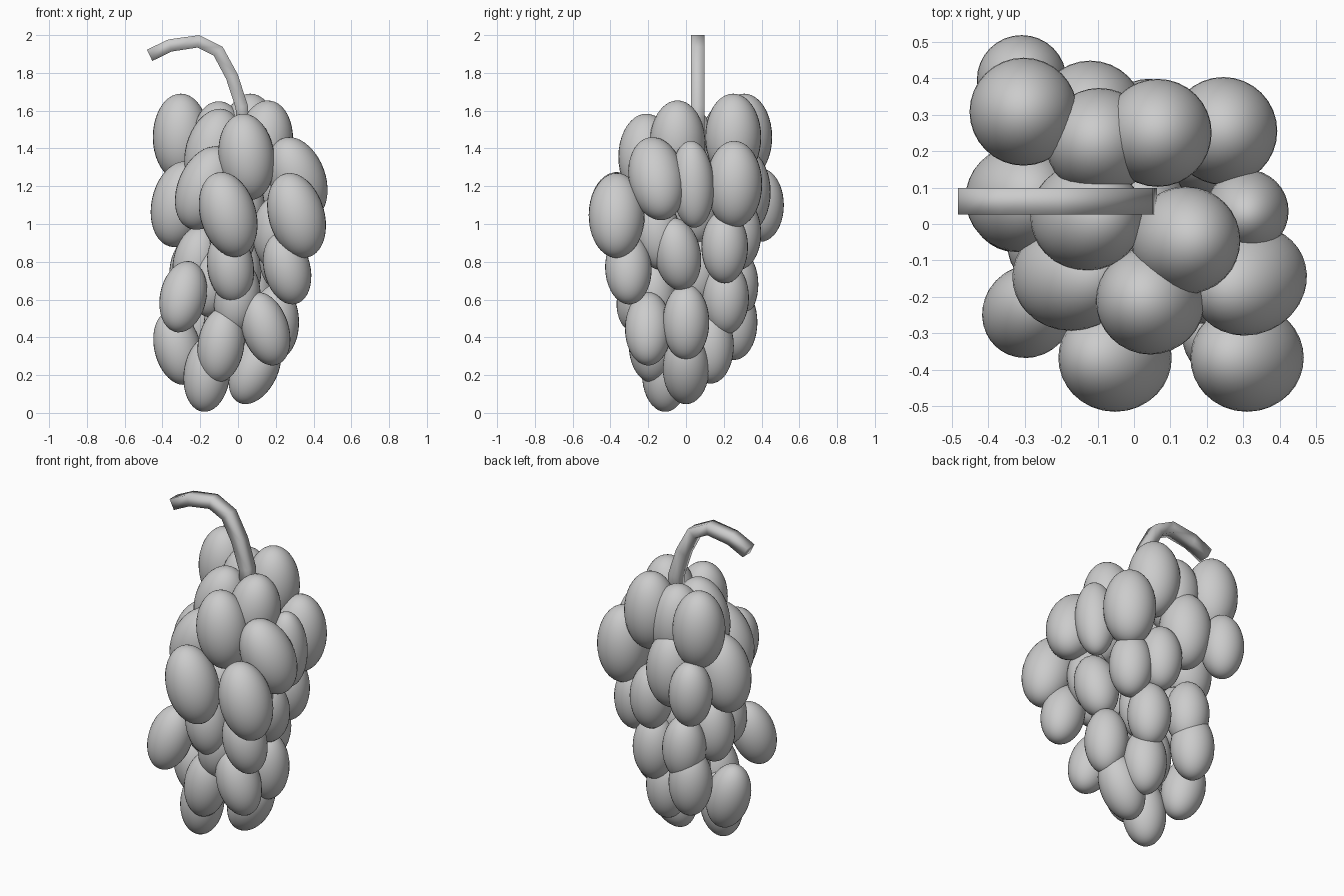
import bpy, bmesh
from math import radians
from mathutils import Vector


def grapes(name, radius, half_height, items):
    """Egg-shaped berries: x, y, z, lean toward front (deg), lean to the right (deg)."""
    for i, (x, y, z, front, right) in enumerate(items):
        bpy.ops.mesh.primitive_uv_sphere_add(
            segments=32, ring_count=20, radius=1, location=(x, y, z),
            rotation=(radians(front), radians(right), 0))
        ob = bpy.context.object
        ob.name = f"{name}_{i + 1}"
        ob.scale = (radius, radius, half_height)
        bpy.ops.object.shade_smooth()


# Large upper grapes
grapes("large_grape", 0.148, 0.23, [
    (-0.303, 0.308, 1.46, 0, 0), (0.065, 0.25, 1.46, 0, 0),
    (-0.095, 0.225, 1.42, 0, -3), (0.245, 0.255, 1.21, 0, 0),
    (0.142, -0.045, 1.425, 0, 7), (-0.13, 0.02, 1.385, 0, 15),
    (0.045, -0.21, 1.355, 0, -7), (-0.172, -0.145, 1.19, 0, 22),
    (0.315, -0.155, 1.24, 10, -20), (-0.052, -0.367, 1.05, 0, -16),
    (0.31, -0.367, 1.045, 0, -16), (-0.31, 0.07, 1.105, 0, 12),
    (-0.12, 0.30, 1.17, 0, 0)])

# Slim grape on the upper right
grapes("slim_grape", 0.114, 0.23, [(0.31, 0.035, 1.21, 3, 0)])

# Medium grapes around the lower half
grapes("small_grape", 0.123, 0.194, [
    (-0.308, 0.395, 1.10, 0, 0),
    (0.04, 0.275, 0.95, 0, 0), (0.195, 0.205, 0.88, 0, 0),
    (0.235, -0.045, 0.84, 10, 5), (0.26, -0.305, 0.765, 2, -14),
    (-0.04, -0.24, 0.775, 0, -8), (-0.22, -0.06, 0.80, 0, 12),
    (0.20, -0.15, 0.95, 8, 0), (-0.24, 0.08, 0.75, 0, 5),
    (-0.29, -0.24, 0.615, -13, 12), (-0.005, -0.17, 0.61, 0, 6),
    (-0.17, 0.26, 0.68, 0, 0), (0.065, 0.21, 0.61, 0, 0),
    (-0.13, -0.10, 0.70, 0, 10), (-0.03, -0.14, 0.95, 0, 0),
    (0.0, 0.06, 0.75, 0, 0), (0.02, 0.05, 1.08, 0, 0)])

# Lowest grapes
grapes("bottom_grape", 0.123, 0.2, [
    (0.20, 0.0, 0.48, 0, 0), (0.145, -0.20, 0.445, 0, -18),
    (-0.21, 0.255, 0.48, 0, 0), (-0.32, 0.045, 0.345, 0, -14),
    (-0.09, -0.18, 0.36, 0, 8), (0.03, 0.13, 0.355, 0, 0),
    (-0.165, -0.11, 0.205, 0, 6), (0.09, 0.0, 0.235, 0, 25),
    (-0.06, 0.06, 0.45, 0, 0)])

# Four-sided bent stem
path = [(-0.468, 1.893), (-0.36, 1.945), (-0.21, 1.967), (-0.105, 1.915),
        (-0.032, 1.78), (0.02, 1.62), (0.03, 1.45)]
pts = [Vector((x, 0.062, z)) for x, z in path]
bm = bmesh.new()
rings = []
for i, p in enumerate(pts):
    t = (pts[min(i + 1, len(pts) - 1)] - pts[max(i - 1, 0)]).normalized()
    side = Vector((0, 1, 0))
    n = side.cross(t)
    rings.append([bm.verts.new(p + side * 0.0365 * a + n * 0.033 * b)
                  for a, b in ((1, 1), (-1, 1), (-1, -1), (1, -1))])
for a, b in zip(rings, rings[1:]):
    for k in range(4):
        bm.faces.new((a[k], a[(k + 1) % 4], b[(k + 1) % 4], b[k]))
bm.faces.new(rings[0])
bm.faces.new(rings[-1])
bmesh.ops.recalc_face_normals(bm, faces=bm.faces)
mesh = bpy.data.meshes.new("stem")
bm.to_mesh(mesh)
bm.free()
stem = bpy.data.objects.new("stem", mesh)
bpy.context.collection.objects.link(stem)
bpy.ops.object.select_all(action='DESELECT')
stem.select_set(True)
bpy.context.view_layer.objects.active = stem
bpy.ops.object.shade_smooth()
